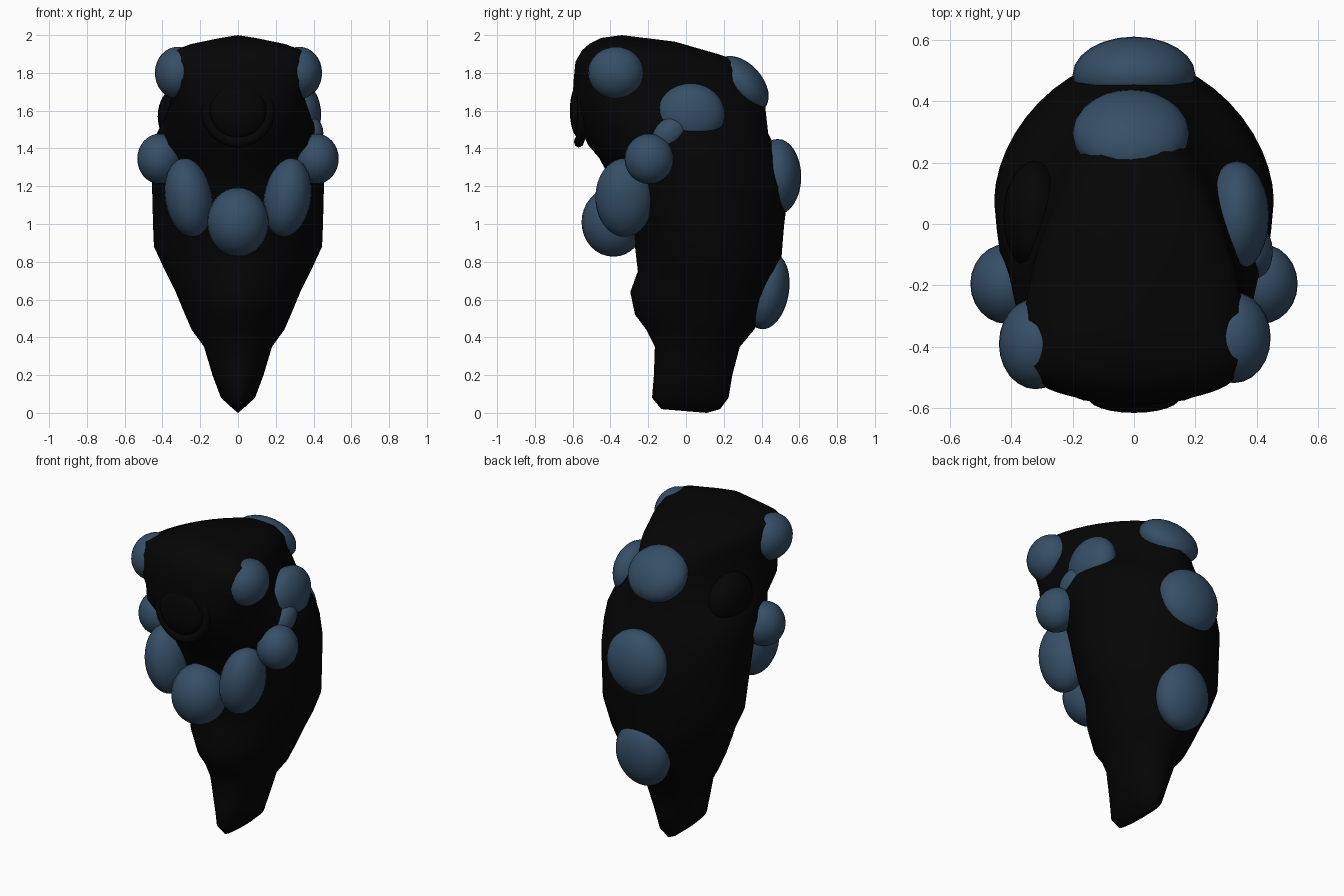
import bpy, bmesh, math
from mathutils import Matrix

if "Cube" in bpy.data.objects:
    bpy.data.objects.remove(bpy.data.objects["Cube"])


def material(name, rgb):
    m = bpy.data.materials.new(name)
    m.diffuse_color = (*rgb, 1)
    m.use_nodes = True
    m.node_tree.nodes["Principled BSDF"].inputs["Base Color"].default_value = m.diffuse_color
    return m


BLACK = material("charcoal_black", (0.0015, 0.0015, 0.0015))
BLUE = material("slate_blue", (0.036, 0.077, 0.134))


def finish(name, bm, mat):
    bmesh.ops.recalc_face_normals(bm, faces=bm.faces)
    me = bpy.data.meshes.new(name)
    bm.to_mesh(me)
    bm.free()
    me.materials.append(mat)
    for p in me.polygons:
        p.use_smooth = True
    ob = bpy.data.objects.new(name, me)
    bpy.context.collection.objects.link(ob)
    return ob


def blob(name, loc, radii, rot=(0, 0, 0), mat=BLUE):
    """Ellipsoid lump; rot is in degrees about x, y, z."""
    bm = bmesh.new()
    bmesh.ops.create_uvsphere(bm, u_segments=24, v_segments=16, radius=1)
    r = Matrix.Identity(4)
    for axis, a in zip("XYZ", rot):
        r = Matrix.Rotation(math.radians(a), 4, axis) @ r
    bm.transform(Matrix.Translation(loc) @ r @ Matrix.Diagonal((*radii, 1)))
    return finish(name, bm, mat)


def squareness(z):
    """Front and back superellipse powers: keeled chest, blunt face, lean nape."""
    if z < 0.4:
        return 2, 2
    if z < 1.4:
        return 1.7, 1.8
    if z < 1.5:
        return 2.1, 1.8
    if z < 1.7:
        return 3.4, 1.75
    return (4, 1.62) if z < 1.94 else (2.6, 1.8)


# Body: rings of (height, half width, front y, back y, y of widest point)
RINGS = [
    (0.02, 0.025, -0.13, 0.18, 0.05),
    (0.08, 0.09, -0.18, 0.225, 0.05),
    (0.20, 0.135, -0.17, 0.245, 0.05),
    (0.35, 0.18, -0.165, 0.285, 0.06),
    (0.44, 0.245, -0.21, 0.36, 0.09),
    (0.52, 0.28, -0.27, 0.41, 0.10),
    (0.64, 0.33, -0.295, 0.47, 0.11),
    (0.75, 0.385, -0.255, 0.50, 0.12),
    (0.88, 0.445, -0.27, 0.51, 0.11),
    (1.00, 0.45, -0.31, 0.52, 0.10),
    (1.20, 0.455, -0.38, 0.545, 0.08),
    (1.35, 0.455, -0.46, 0.50, 0.07),
    (1.42, 0.45, -0.52, 0.465, 0.06),
    (1.48, 0.43, -0.545, 0.435, 0.04),
    (1.57, 0.385, -0.59, 0.425, -0.08),
    (1.66, 0.355, -0.60, 0.415, -0.24),
    (1.76, 0.36, -0.595, 0.40, -0.34),
    (1.86, 0.36, -0.585, 0.36, -0.35),
    (1.92, 0.345, -0.55, 0.28, -0.35),
    (1.955, 0.25, -0.51, 0.18, -0.35),
    (1.985, 0.10, -0.45, -0.06, -0.33),
]
SEG = 48
bm = bmesh.new()
loops = []
for z, hw, yf, yb, yc in RINGS:
    nf, nb = squareness(z)
    drop = max(0, min(0.06, (z - 1.66) * 0.3, (2 - z) * 1.3))  # crown slopes back
    loop = []
    for i in range(SEG):
        a = math.tau * i / SEG
        c, s = math.cos(a), math.sin(a)
        e = 2 / (nf if s < 0 else nb)
        x = hw * math.copysign(abs(c) ** e, c)
        y = yc + ((yb if s > 0 else yf) - yc) * abs(s) ** e
        if nf > 2.5 and s < 0:                  # blunt wedge across the face
            y += 0.05 * (abs(x) / hw) * abs(s)
        t = (y - yf) / (yb - yf)
        loop.append(bm.verts.new((x, y, z - drop * t * t)))
    loops.append(loop)
for lo, hi in zip(loops, loops[1:]):
    for i in range(SEG):
        j = (i + 1) % SEG
        bm.faces.new((lo[i], lo[j], hi[j], hi[i]))
for loop, tip in ((loops[0], (0, 0.11, 0.0)), (loops[-1], (0, -0.34, 2.0))):
    v = bm.verts.new(tip)
    for i in range(SEG):
        bm.faces.new((loop[i], loop[(i + 1) % SEG], v))
finish("body", bm, BLACK)

# Eye: shallow ball inside a low soft rim on the face
blob("eye", (0, -0.565, 1.60), (0.15, 0.05, 0.145), mat=BLACK)
bm = bmesh.new()
grid = []
for i in range(32):
    a = math.tau * i / 32
    ring = []
    for k in range(8):
        b = math.tau * k / 8
        r = 0.165 + 0.03 * math.cos(b)
        ring.append(bm.verts.new((r * math.cos(a), -0.568 + 0.026 * math.sin(b)
                                  + 0.02 * abs(math.cos(a)),
                                  1.60 + r * math.sin(a))))
    grid.append(ring)
for i in range(32):
    for k in range(8):
        p, q = grid[i], grid[(i + 1) % 32]
        bm.faces.new((p[k], q[k], q[(k + 1) % 8], p[(k + 1) % 8]))
finish("eye_rim", bm, BLACK)

# Paired lumps: brow horns, collar sides and collar fronts
for side, s in (("left", -1), ("right", 1)):
    horn_x, horn_y = (-0.32, -0.39) if s < 0 else (0.325, -0.37)
    blob(side + "_brow_lump", (horn_x, horn_y, 1.80), (0.12, 0.148, 0.138))
    blob(side + "_collar_side_lump", (s * 0.415, -0.195, 1.345),
         (0.118, 0.13, 0.133))
    blob(side + "_collar_front_lump", (s * 0.262, -0.325, 1.14),
         (0.125, 0.155, 0.21), (0, s * 9, 0))

# Cheek lumps: blue on the right with a bridge to the collar, black on the left
blob("right_cheek_lump", (0.335, 0.025, 1.58), (0.105, 0.18, 0.165))
blob("right_cheek_bridge", (0.39, -0.09, 1.48), (0.062, 0.10, 0.075), (40, 0, 0))
blob("left_cheek_swell", (-0.325, 0.025, 1.57), (0.10, 0.18, 0.15), mat=BLACK)

# Single lumps down the chest and back
blob("chest_lump", (0, -0.385, 1.01), (0.163, 0.168, 0.183))
blob("nape_lump", (-0.01, 0.295, 1.74), (0.19, 0.175, 0.11), (-48, 0, 0))
blob("upper_back_lump", (0, 0.485, 1.25), (0.20, 0.125, 0.20))
blob("lower_back_lump", (0, 0.43, 0.645), (0.175, 0.115, 0.205), (-10, 0, 0))
